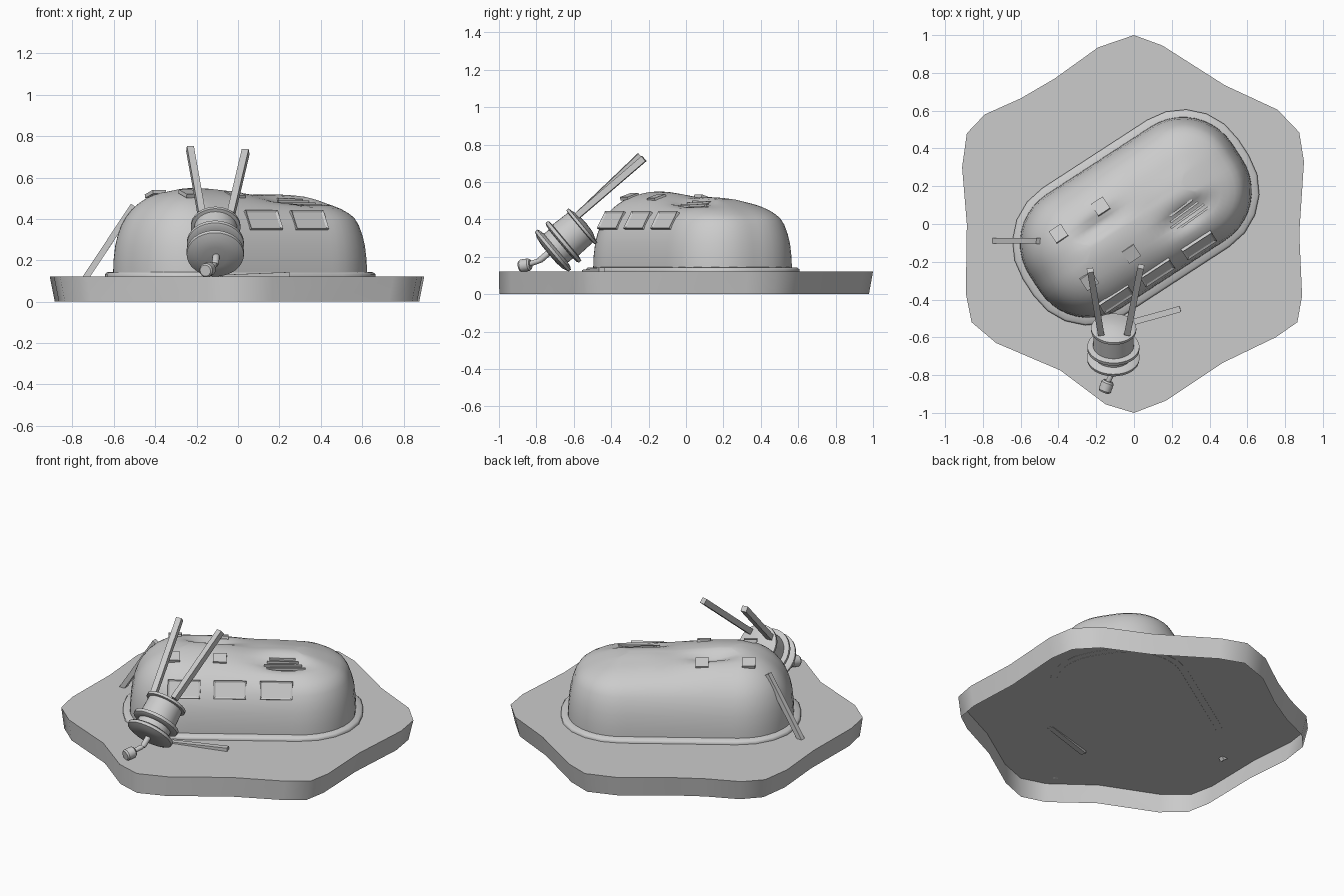
import bpy, bmesh
from math import radians, sin, cos, pi, exp, atan2
from mathutils import Vector, Matrix

if "Cube" in bpy.data.objects:
    bpy.data.objects.remove(bpy.data.objects["Cube"])

HULL = Matrix.Translation((0.01, 0.035, 0)) @ Matrix.Rotation(radians(33), 4, 'Z')
L, W, R = 0.64, 0.36, 0.31


def finish(name, bm, matrix=None, smooth=None):
    bmesh.ops.recalc_face_normals(bm, faces=bm.faces)
    me = bpy.data.meshes.new(name)
    bm.to_mesh(me)
    bm.free()
    ob = bpy.data.objects.new(name, me)
    bpy.context.collection.objects.link(ob)
    if matrix:
        ob.matrix_world = matrix
    if smooth:
        bpy.ops.object.select_all(action='DESELECT')
        ob.select_set(True)
        bpy.context.view_layer.objects.active = ob
        bpy.ops.object.shade_smooth_by_angle(angle=radians(smooth))
    return ob


def loft(bm, rings, bottom=True):
    """Skin closed rings of points and cap the ends."""
    vs = [[bm.verts.new(p) for p in ring] for ring in rings]
    n = len(vs[0])
    for a, b in zip(vs, vs[1:]):
        for i in range(n):
            bm.faces.new((a[i], a[(i + 1) % n], b[(i + 1) % n], b[i]))
    if bottom:
        bm.faces.new(vs[0][::-1])
    bm.faces.new(vs[-1])


def rounded_rect(l, w, r, seg=10, sub_long=20, sub_short=4):
    pts = []
    for k, (sx, sy) in enumerate(((1, 1), (-1, 1), (-1, -1), (1, -1))):
        c = Vector((sx * (l - r), sy * (w - r)))
        for i in range(seg + 1):
            a = pi / 2 * (k + i / seg)
            pts.append(c + r * Vector((cos(a), sin(a))))
        nxt = ((-1, 1), (-1, -1), (1, -1), (1, 1))[k]
        a = pi / 2 * (k + 1)
        end = Vector((nxt[0] * (l - r), nxt[1] * (w - r))) + r * Vector((cos(a), sin(a)))
        sub = sub_long if k % 2 == 0 else sub_short
        start = pts[-1].copy()
        pts += [start.lerp(end, i / sub) for i in range(1, sub)]
    return pts


def bar(name, a, b, t=0.034, t2=None):
    """Square stick between two points."""
    a, b = Vector(a), Vector(b)
    bm = bmesh.new()
    bmesh.ops.create_cube(bm, size=1)
    bmesh.ops.scale(bm, vec=(t, t2 or t, (b - a).length), verts=bm.verts)
    rot = (b - a).to_track_quat('Z', 'Y').to_matrix().to_4x4()
    return finish(name, bm, Matrix.Translation((a + b) / 2) @ rot)


def lathe(name, profile, matrix, seg=32):
    bm = bmesh.new()
    loft(bm, [[(r * cos(2 * pi * i / seg), r * sin(2 * pi * i / seg), z)
               for i in range(seg)] for r, z in profile])
    return finish(name, bm, matrix, 35)


# ground slab with an irregular six-lobed outline, hollow underneath
outline = [(0, 1), (-.19, .935), (-.42, .77), (-.6, .665), (-.79, .58), (-.885, .48),
           (-.91, .3), (-.885, 0), (-.89, -.37), (-.86, -.52), (-.73, -.63), (-.39, -.775),
           (-.15, -.955), (0, -1), (.17, -.935), (.47, -.735), (.75, -.6), (.865, -.52),
           (.89, -.38), (.875, -.05), (.9, .33), (.875, .485), (.76, .605), (.48, .735),
           (.15, .945)]
bm = bmesh.new()
loft(bm, [[(x * .973, y * .988 - .01, 0) for x, y in outline],
          [(x, y, .122) for x, y in outline]], bottom=False)
finish("ground_slab", bm, smooth=50)

# thin skirt around the hull
bm = bmesh.new()
loft(bm, [[(*p, z) for p in rounded_rect(L + o, W + o, R + o, 5, 1, 1)]
          for o, z in ((.04, .121), (.04, .133), (.03, .142), (-.02, .146))])
finish("hull_skirt", bm, HULL, 50)

# hull with sagging, dented roof
PROFILE = [(0, .12), (0, .14), (.002, .2), (.01, .27), (.022, .32), (.04, .37), (.062, .408),
           (.09, .44), (.125, .468), (.165, .491), (.2, .505), (.235, .516), (.27, .524),
           (.30, .529), (.33, .531), (.352, .532)]
DENTS = [(-.18, .07, .13, .045, .05), (.235, -.135, .13, .05, .055),
         (.05, .02, .10, .2, .012), (.3, .1, .2, .06, .006), (-.3, -.02, .14, .12, -.006)]


def roof_offset(u, v, z):
    k = max(0, min(1, (z - .4) / .1))
    dz = -.012 * u / .2 if u > -.2 else .012
    for du, dv, su, sv, depth in DENTS:
        dz -= depth * exp(-((u - du) / su) ** 2 - ((v - dv) / sv) ** 2)
    return k * dz


bm = bmesh.new()
loft(bm, [[(p.x, p.y, z + roof_offset(p.x, p.y, z))
           for p in rounded_rect(L - d, W - d, max(R - d, .003))] for d, z in PROFILE])
finish("hull", bm, HULL, 50)


def on_hull(u, v):
    """Matrix on the hull's long side: x along the hull, z outwards."""
    d = W - abs(v)
    for (d0, z0), (d1, z1) in zip(PROFILE[1:], PROFILE[2:]):
        if d0 <= d <= d1:
            z = z0 + (z1 - z0) * (d - d0) / (d1 - d0)
            tilt = atan2(z1 - z0, d1 - d0)
            break
    rot = Matrix.Rotation(tilt if v < 0 else -tilt, 4, 'X')
    return HULL @ Matrix.Translation((u, v, z + roof_offset(u, v, z))) @ rot


def panel(name, u, v, w, h, out, rim, depth):
    bm = bmesh.new()
    bmesh.ops.create_cube(bm, size=1)
    bmesh.ops.scale(bm, vec=(w, h, 2 * out), verts=bm.verts)
    if rim:
        top = max(bm.faces, key=lambda f: f.calc_center_median().z)
        bmesh.ops.inset_region(bm, faces=[top], thickness=rim)
        bmesh.ops.translate(bm, vec=(0, 0, -depth), verts=top.verts)
    finish(name, bm, on_hull(u, v))


# framed side windows and square roof hatches
for i, u in enumerate((-.324, -.064, .2)):
    panel(f"side_window_{i + 1}", u, -.306, .185, .105, .009, .015, .007)
for u in (-.39, -.125):
    for v in (-.148, .15):
        panel("roof_hatch", u, v, .075, .075, .009, 0, 0)

# broken slats in the roof tear
for i in range(4):
    v = -.175 + i * .027
    a = HULL @ Vector((.11 + .015 * i, v, .468 + i * .009))
    b = HULL @ Vector((.36 - .02 * i, v + .01, .466 + i * .008))
    bar(f"roof_slat_{i + 1}", a, b, .012)

# toppled turret, tilted up towards the hull
axis = Vector((.01, .766, .643)).normalized()
turret = Matrix.Translation((-.11, -.715, .23)) @ axis.to_track_quat('Z', 'Y').to_matrix().to_4x4()
lathe("turret", [(.002, -.025), (.06, -.024), (.105, -.018), (.138, -.004), (.14, .012),
                 (.128, .02), (.1, .026), (.1, .06), (.128, .064), (.138, .07), (.138, .088),
                 (.108, .092), (.104, .195), (.12, .199), (.12, .214), (.1, .218),
                 (.06, .232), (.002, .236)], turret)

# bent stem and knob under the turret
for name, a, b, r in (("stem_upper", (-.105, -.73, .225), (-.11, -.785, .178), .017),
                      ("stem_lower", (-.11, -.78, .18), (-.15, -.86, .155), .014),
                      ("stem_knob", (-.136, -.832, .16), (-.158, -.89, .15), .034)):
    a, b = Vector(a), Vector(b)
    n = (b - a).length
    lathe(name, [(r * .8, 0), (r, n * .15), (r, n * .85), (r * .8, n)],
          Matrix.Translation(a) @ (b - a).to_track_quat('Z', 'Y').to_matrix().to_4x4(), 16)

# loose struts: two on the turret, one against the hull, one on the slab
bar("turret_strut_left", (-.175, -.58, .42), (-.232, -.245, .74))
bar("turret_strut_right", (-.035, -.58, .42), (.037, -.225, .725))
bar("leaning_strut", (-.74, -.088, .11), (-.505, -.09, .465), .03)
bar("fallen_strut", (-.08, -.54, .118), (.245, -.45, .131), .033, .024)
